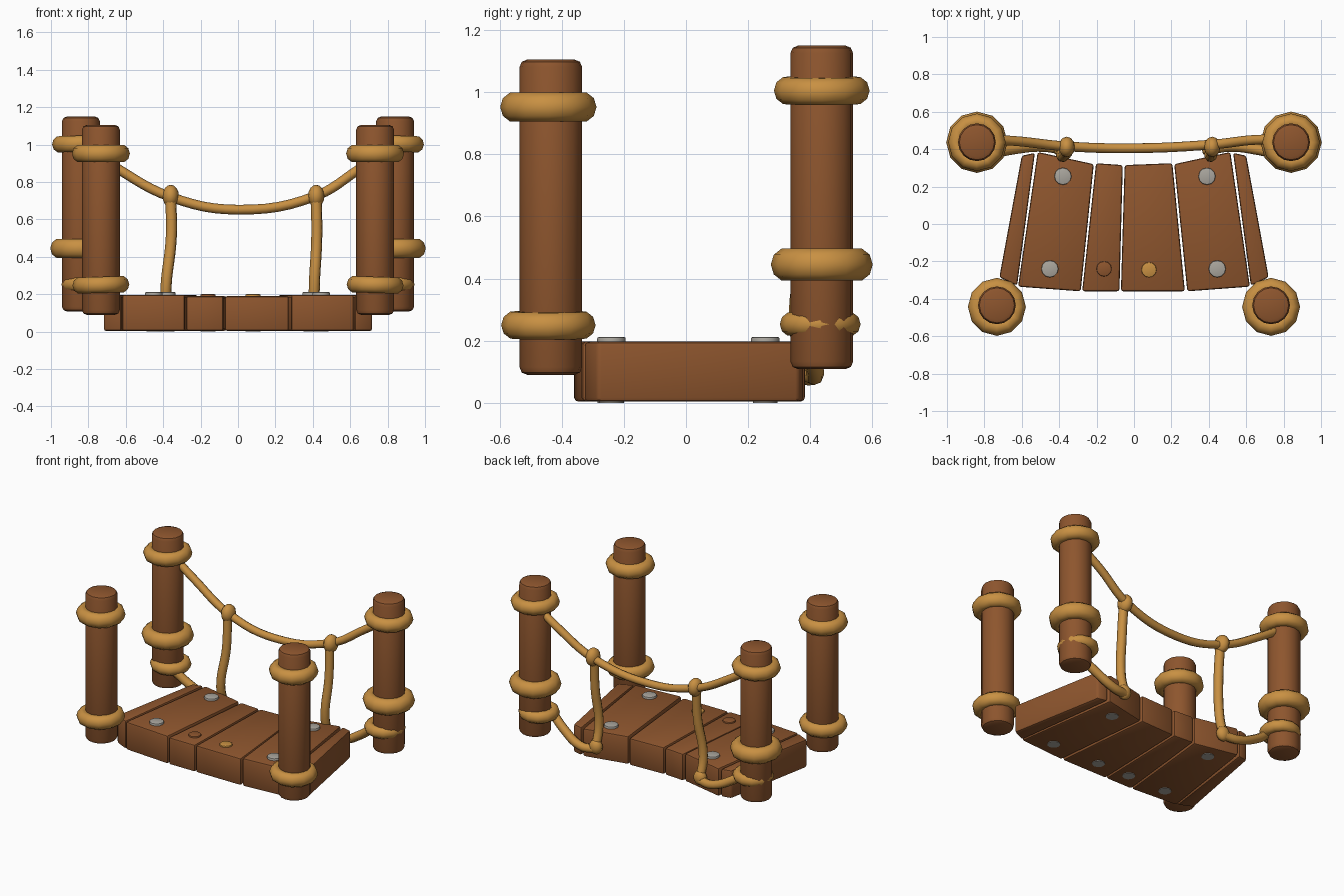
import bpy, bmesh, math
from mathutils import Vector

cube = bpy.data.objects.get("Cube")
if cube:
    bpy.data.objects.remove(cube, do_unlink=True)


def material(name, rgb):
    m = bpy.data.materials.new(name)
    m.use_nodes = True
    m.diffuse_color = (*rgb, 1)
    bsdf = m.node_tree.nodes["Principled BSDF"]
    bsdf.inputs["Base Color"].default_value = (*rgb, 1)
    bsdf.inputs["Roughness"].default_value = 0.8
    return m


wood = material("brown_wood", (0.27, 0.092, 0.027))
rope = material("tan_rope", (0.58, 0.28, 0.055))
metal = material("grey_metal", (0.40, 0.38, 0.34))


def finish(ob, name, mat, bevel=0, angle=40):
    ob.name = name
    ob.data.materials.clear()
    ob.data.materials.append(mat)
    bpy.ops.object.select_all(action="DESELECT")
    ob.select_set(True)
    bpy.context.view_layer.objects.active = ob
    if bevel:
        mod = ob.modifiers.new("rounded_edges", "BEVEL")
        mod.width, mod.segments, mod.limit_method = bevel, 2, "ANGLE"
        bpy.ops.object.modifier_apply(modifier=mod.name)
    bpy.ops.object.shade_smooth_by_angle(angle=math.radians(angle))
    return ob


def cylinder(name, mat, x, y, z0, z1, r, bevel=0, sides=16):
    bpy.ops.mesh.primitive_cylinder_add(vertices=sides, radius=r, depth=z1 - z0,
                                        location=(x, y, (z0 + z1) / 2))
    return finish(bpy.context.object, name, mat, bevel)


def ring(name, x, y, z, major, minor, tilt=0):
    bpy.ops.mesh.primitive_torus_add(major_segments=12, minor_segments=10,
                                     major_radius=major, minor_radius=minor,
                                     location=(x, y, z), rotation=(0, tilt, 0))
    ob = finish(bpy.context.object, name, rope, angle=60)
    ob.scale.z = 1.08


def cord(name, points, r):
    curve = bpy.data.curves.new(name, "CURVE")
    curve.dimensions = "3D"
    curve.bevel_depth, curve.bevel_resolution = r, 2
    curve.resolution_u, curve.use_fill_caps = 6, True
    spline = curve.splines.new("BEZIER")
    spline.bezier_points.add(len(points) - 1)
    for bp, p in zip(spline.bezier_points, points):
        bp.co = Vector(p)
        bp.handle_left_type = bp.handle_right_type = "AUTO"
    ob = bpy.data.objects.new(name, curve)
    bpy.context.collection.objects.link(ob)
    bpy.ops.object.select_all(action="DESELECT")
    ob.select_set(True)
    bpy.context.view_layer.objects.active = ob
    bpy.ops.object.convert(target="MESH")
    finish(bpy.context.object, name, rope, angle=60)


def knot(name, pos, size):
    bpy.ops.mesh.primitive_uv_sphere_add(segments=12, ring_count=8, radius=1, location=pos)
    ob = finish(bpy.context.object, name, rope, angle=60)
    ob.scale = size


def plank(name, corners, top):
    bm = bmesh.new()
    low = [bm.verts.new((x, y, 0.004)) for x, y in corners]
    high = [bm.verts.new((x, y, top)) for x, y in corners]
    bm.faces.new(low[::-1])
    bm.faces.new(high)
    for i in range(4):
        j = (i + 1) % 4
        bm.faces.new((low[i], low[j], high[j], high[i]))
    mesh = bpy.data.meshes.new(name)
    bm.to_mesh(mesh)
    bm.free()
    ob = bpy.data.objects.new(name, mesh)
    bpy.context.collection.objects.link(ob)
    finish(ob, name, wood, bevel=0.013)


# Deck planks, fanning out towards the front
for side, s in (("right", -1), ("left", 1)):
    edge = [(0.625, -0.33), (0.72, -0.285), (0.6, 0.365), (0.53, 0.38)]
    broad = [(0.285, -0.36), (0.62, -0.335), (0.515, 0.385), (0.215, 0.32)]
    for kind, pts in (("edge", edge), ("broad", broad)):
        pts = [(s * x, y) for x, y in pts]
        plank(f"{side}_{kind}_plank", pts if s > 0 else pts[::-1], 0.197)
plank("narrow_middle_plank", [(-0.277, -0.36), (-0.078, -0.36), (-0.06, 0.315), (-0.203, 0.325)], 0.19)
plank("wide_middle_plank", [(-0.07, -0.36), (0.272, -0.36), (0.205, 0.325), (-0.05, 0.315)], 0.19)

# Nail heads on top and their ends underneath
nails = [(-0.38, 0.255, metal), (-0.45, -0.24, metal), (0.39, 0.255, metal),
         (0.445, -0.24, metal), (-0.16, -0.24, wood), (0.08, -0.245, rope)]
for x, y, mat in nails:
    top = 0.212 if mat is metal else 0.2
    cylinder("nail_head", mat, x, y, 0.17, top, 0.046 if mat is metal else 0.041, 0.006, 12)
    cylinder("nail_end", metal, x, y, 0, 0.008, 0.04, 0, 12)

# Posts with their rope wraps
for side, s in (("right", -1), ("left", 1)):
    bx, by = 0.84 * s, 0.437
    fx, fy = 0.733 * s, -0.435
    cylinder(f"{side}_back_post", wood, bx, by, 0.108, 1.15, 0.101, 0.025)
    cylinder(f"{side}_front_post", wood, fx, fy, 0.09, 1.105, 0.101, 0.025)
    ring(f"{side}_back_upper_wrap", bx, by, 1.005, 0.112, 0.042, 0.03 * s)
    ring(f"{side}_back_middle_wrap", bx, by, 0.445, 0.114, 0.05)
    ring(f"{side}_back_lower_wrap", bx - 0.026 * s, by - 0.005, 0.253, 0.094, 0.036)
    ring(f"{side}_front_upper_wrap", fx, fy - 0.008, 0.952, 0.11, 0.045)
    ring(f"{side}_front_lower_wrap", fx, fy - 0.008, 0.25, 0.11, 0.042, 0.03 * s)

# Sagging handrail rope between the back posts
cord("handrail_rope", [(-0.82, 0.45, 0.99), (-0.65, 0.445, 0.875), (-0.36, 0.415, 0.72),
                       (0, 0.405, 0.652), (0.42, 0.425, 0.727), (0.65, 0.45, 0.87),
                       (0.82, 0.45, 0.98)], 0.026)

# Hanging ropes, knots and the ties back to the posts
for side, s, x in (("right", -1, -0.36), ("left", 1, 0.418)):
    foot = 0.385 * s if s < 0 else 0.408
    cord(f"{side}_hanging_rope", [(x, 0.4, 0.74), (x + 0.003, 0.385, 0.5),
                                  (foot, 0.362, 0.24), (foot, 0.4, 0.09)], 0.03)
    knot(f"{side}_upper_knot", (x, 0.412, 0.725), (0.044, 0.055, 0.06))
    knot(f"{side}_lower_knot", (foot, 0.395, 0.105), (0.045, 0.038, 0.05))
    cord(f"{side}_tie_rope", [(foot, 0.4, 0.09), (foot + 0.1 * s, 0.415, 0.09),
                              (0.65 * s, 0.4, 0.165), (0.76 * s, 0.375, 0.25)], 0.029)
